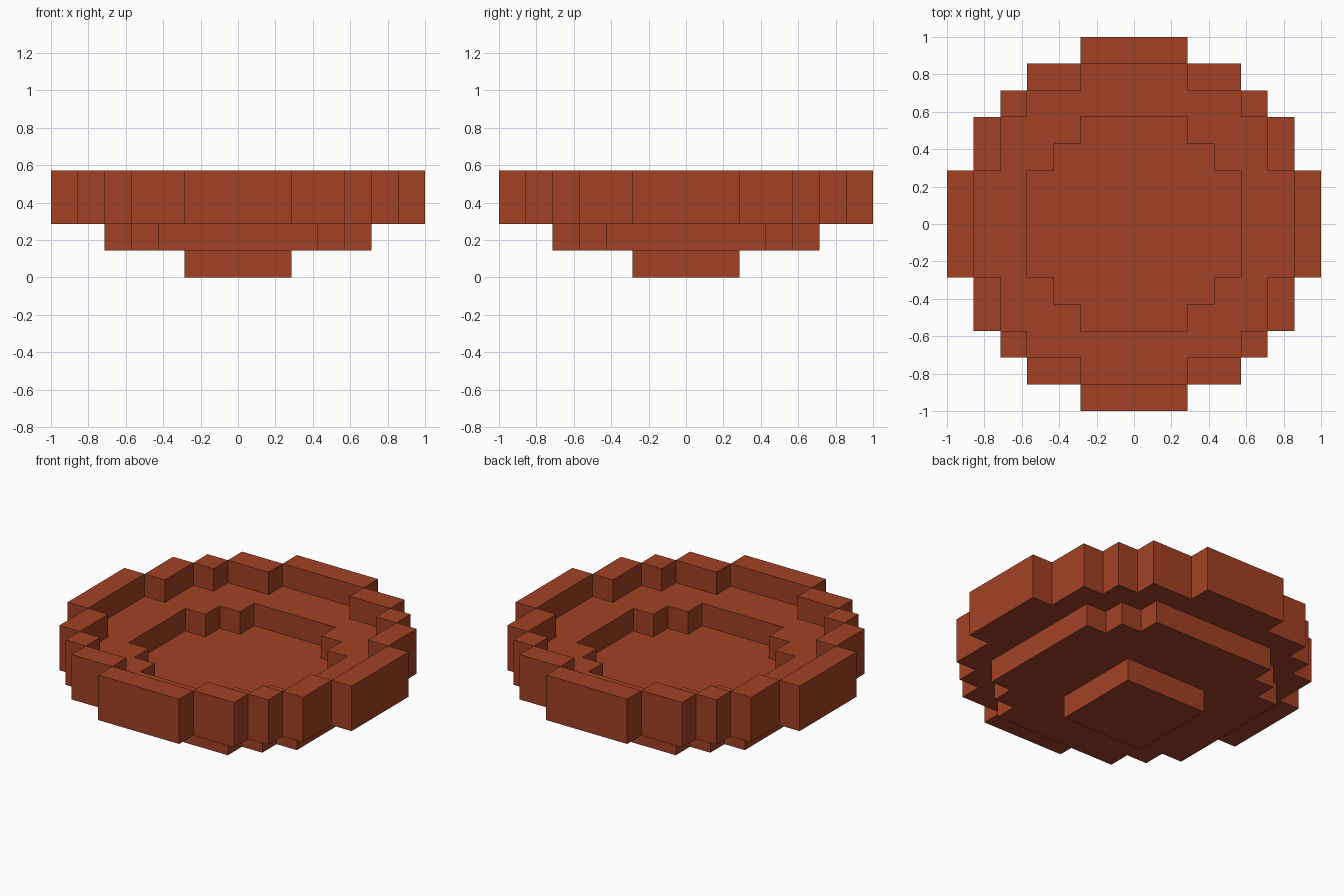
import bpy
import bmesh
from mathutils import Matrix, Vector

cube = bpy.data.objects.get("Cube")
if cube:
    bpy.data.objects.remove(cube, do_unlink=True)

U = 1 / 7  # edge length of one block

clay = bpy.data.materials.new("terracotta")
clay.use_nodes = True
colour = (0.362, 0.053, 0.0176, 1)
clay.diffuse_color = colour
bsdf = next(n for n in clay.node_tree.nodes if n.type == "BSDF_PRINCIPLED")
bsdf.inputs["Base Color"].default_value = colour


def finish(bm, name):
    bmesh.ops.recalc_face_normals(bm, faces=bm.faces[:])
    bmesh.ops.scale(bm, vec=(U, U, U), verts=bm.verts[:])
    mesh = bpy.data.meshes.new(name)
    bm.to_mesh(mesh)
    bm.free()
    mesh.materials.append(clay)
    obj = bpy.data.objects.new(name, mesh)
    bpy.context.collection.objects.link(obj)
    return obj


def stepped_outline(corners):
    """Full stepped ring from the outer corners of one quarter."""
    quarter = [corners[0]]
    for a, b in zip(corners, corners[1:]):
        quarter += [(b[0], a[1]), b]
    points = []
    for turn in range(4):
        points += quarter
        quarter = [(-y, x) for x, y in quarter]
    return points


def slab(name, z0, z1, *outlines):
    """Extruded slab; a second outline becomes a hole."""
    bm = bmesh.new()
    edges = []
    for corners in outlines:
        verts = [bm.verts.new((x, y, z0)) for x, y in stepped_outline(corners)]
        edges += [bm.edges.new((v, verts[i - 1])) for i, v in enumerate(verts)]
    bmesh.ops.triangle_fill(bm, edges=edges, use_beauty=True)
    grown = bmesh.ops.extrude_face_region(bm, geom=bm.faces[:], use_keep_orig=True)
    top = [g for g in grown["geom"] if isinstance(g, bmesh.types.BMVert)]
    bmesh.ops.translate(bm, vec=(0, 0, z1 - z0), verts=top)
    return finish(bm, name)


# Foot, bowl underside and ledge around the sunken floor
slab("foot", 0, 1, [(2, 2)])
slab("bowl_base", 1, 2, [(5, 3), (4, 4), (3, 5)])
slab("inner_ledge", 2, 3,
     [(6, 2), (5, 4), (4, 5), (2, 6)],
     [(4, 2), (3, 3), (2, 4)])

# Rim wall: blocks of one quarter (x0, x1, y0, y1), turned around the centre
rim_quarter = [(6, 7, -2, 2), (5, 6, 2, 4), (4, 5, 4, 5), (2, 4, 5, 6)]
bm = bmesh.new()
for turn in range(4):
    spin = Matrix.Rotation(turn * 1.5707963, 4, "Z")
    for x0, x1, y0, y1 in rim_quarter:
        centre = Vector(((x0 + x1) / 2, (y0 + y1) / 2, 3))
        size = Matrix.Diagonal((x1 - x0, y1 - y0, 2, 1))
        bmesh.ops.create_cube(bm, size=1, matrix=spin @ Matrix.Translation(centre) @ size)
finish(bm, "rim_wall")
